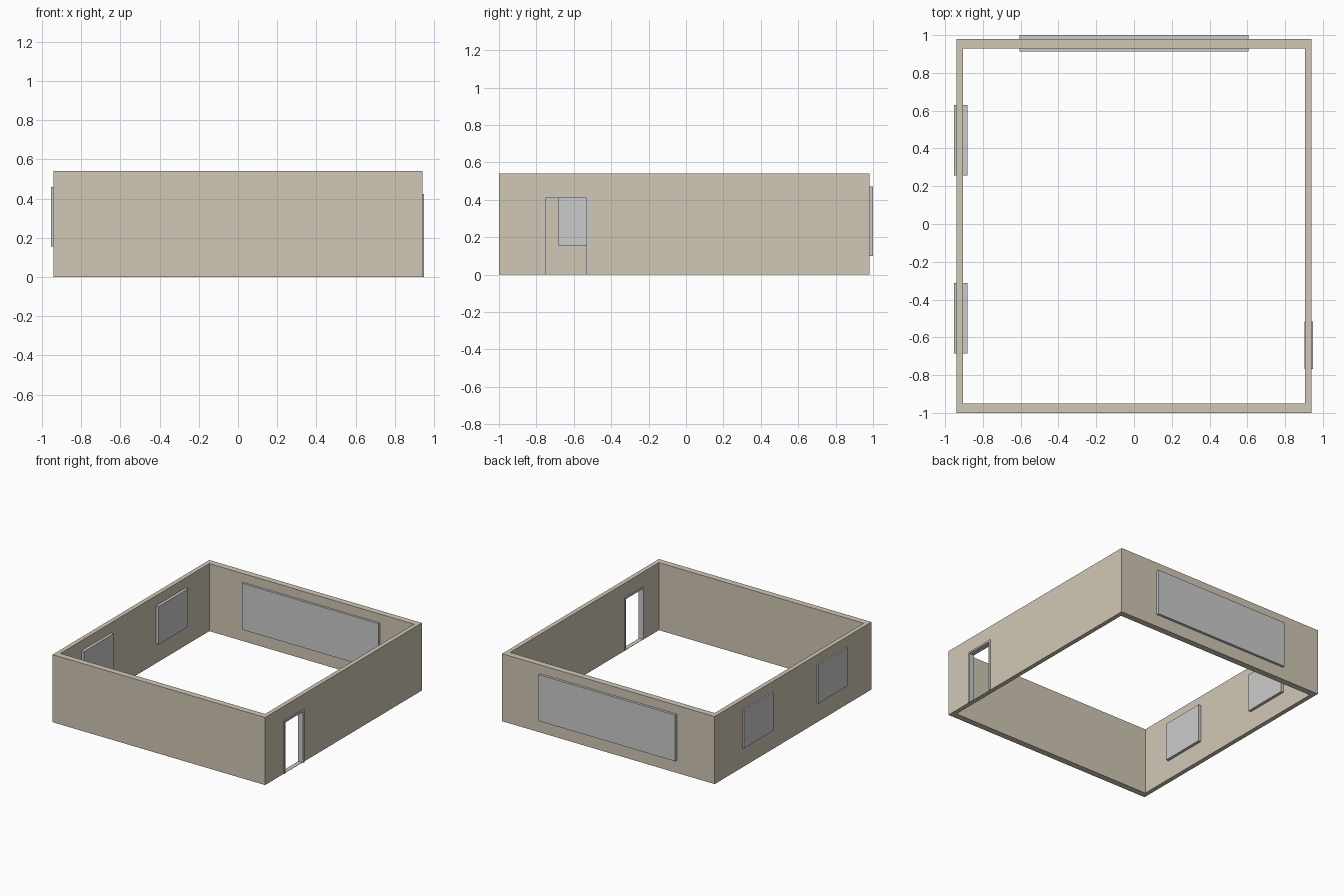
import bpy, bmesh

if "Cube" in bpy.data.objects:
    bpy.data.objects.remove(bpy.data.objects["Cube"])

wall_mat = bpy.data.materials.new("plaster")
wall_mat.diffuse_color = (0.64, 0.58, 0.46, 1)
wall_mat.use_nodes = True
wall_mat.node_tree.nodes["Principled BSDF"].inputs["Base Color"].default_value = wall_mat.diffuse_color


def box(name, lo, hi):
    """Axis-aligned box between two corners."""
    bm = bmesh.new()
    bmesh.ops.create_cube(bm, size=1)
    for v in bm.verts:
        v.co = [lo[i] + (v.co[i] + 0.5) * (hi[i] - lo[i]) for i in range(3)]
    return link(name, bm)


def link(name, bm):
    bmesh.ops.recalc_face_normals(bm, faces=bm.faces)
    mesh = bpy.data.meshes.new(name)
    bm.to_mesh(mesh)
    bm.free()
    obj = bpy.data.objects.new(name, mesh)
    bpy.context.collection.objects.link(obj)
    return obj


def cut(target, cutter):
    mod = target.modifiers.new(cutter.name, 'BOOLEAN')
    mod.operation = 'DIFFERENCE'
    mod.solver = 'EXACT'
    mod.object = cutter
    cutter.hide_render = True
    cutter.hide_set(True)


# Four walls, hollowed through, with a doorway leaving a thin threshold
walls = box("walls", (-0.94, -1.0, 0), (0.94, 0.98, 0.54))
walls.data.materials.append(wall_mat)
cut(walls, box("room_cutter", (-0.905, -0.95, -0.1), (0.905, 0.93, 0.7)))
cut(walls, box("door_cutter", (0.85, -0.767, 0.002), (1.0, -0.517, 0.424)))

# Door frame: U-shaped profile extruded through the wall
bm = bmesh.new()
y0, y1, top, t = -0.767, -0.517, 0.424, 0.015
profile = [(y0, 0), (y0, top), (y1, top), (y1, 0),
           (y1 - t, 0), (y1 - t, top - t), (y0 + t, top - t), (y0 + t, 0)]
face = bm.faces.new([bm.verts.new((0.903, y, z)) for y, z in profile])
ext = bmesh.ops.extrude_face_region(bm, geom=[face])
bmesh.ops.translate(bm, vec=(0.045, 0, 0),
                    verts=[g for g in ext["geom"] if isinstance(g, bmesh.types.BMVert)])
link("door_frame", bm)

# Windows: slabs standing proud of both wall faces
box("back_window", (-0.605, 0.912, 0.10), (0.605, 1.0, 0.47))
for name, y in (("left_window_front", -0.685), ("left_window_back", 0.258)):
    box(name, (-0.953, y, 0.155), (-0.882, y + 0.372, 0.46))
